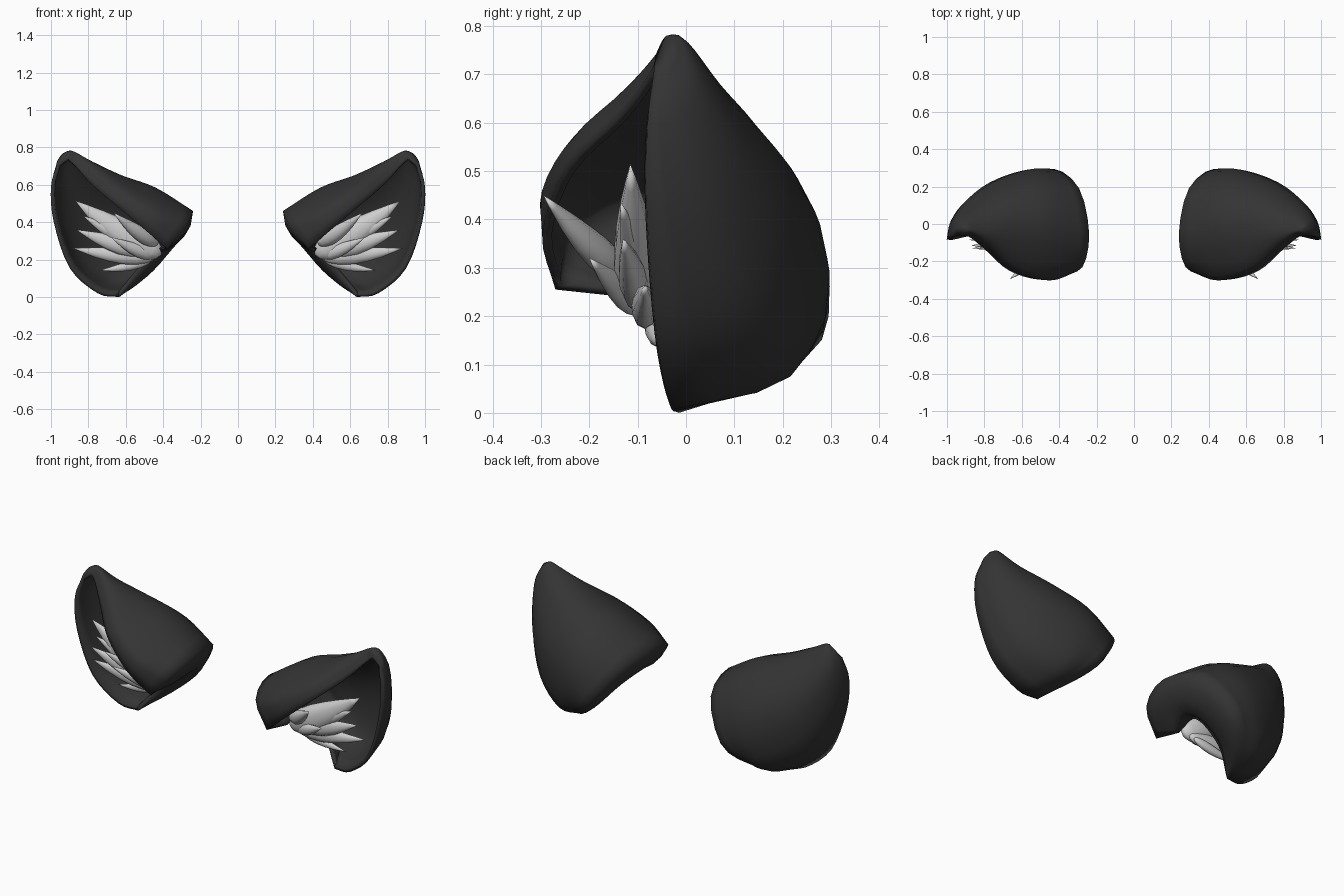
import bpy, bmesh, math
from mathutils import Vector

if "Cube" in bpy.data.objects:
    bpy.data.objects.remove(bpy.data.objects["Cube"])


def material(name, v):
    m = bpy.data.materials.new(name)
    m.diffuse_color = (v, v, v, 1)
    m.use_nodes = True
    m.node_tree.nodes["Principled BSDF"].inputs["Base Color"].default_value = m.diffuse_color
    return m


charcoal = material("charcoal", 0.034)
pale_grey = material("pale_grey", 0.62)


def spline(pts, n):
    """Smooth curve through pts, n steps per span."""
    pts = [Vector(p) for p in pts]
    ext = [2 * pts[0] - pts[1]] + pts + [2 * pts[-1] - pts[-2]]
    out = []
    for i in range(len(pts) - 1):
        a, b, c, d = ext[i:i + 4]
        for k in range(n):
            t = k / n
            out.append(0.5 * (2 * b + (c - a) * t + (2 * a - 5 * b + 4 * c - d) * t * t
                              + (3 * b - a - 3 * c + d) * t ** 3))
    return out + [pts[-1]]


def finish(bm, name, mat, angle):
    me = bpy.data.meshes.new(name)
    bm.to_mesh(me)
    bm.free()
    ob = bpy.data.objects.new(name, me)
    bpy.context.collection.objects.link(ob)
    me.materials.append(mat)
    bpy.ops.object.select_all(action='DESELECT')
    ob.select_set(True)
    bpy.context.view_layer.objects.active = ob
    bpy.ops.object.shade_smooth_by_angle(angle=math.radians(angle))
    mir = ob.modifiers.new("mirror", 'MIRROR')
    mir.use_mirror_merge = False
    return ob


# Ear cross-sections, base to tip: front flap edge, over the ridge, round the back, outer edge
sections = [
    [(.375, -.27, .255), (.275, -.23, .39), (.24, -.05, .46), (.293, .19, .40),
     (.43, .295, .2), (.54, .195, .075), (.635, -.015, 0)],
    [(.51, -.297, .37), (.43, -.278, .465), (.44, -.02, .585), (.47, .195, .51),
     (.56, .292, .32), (.67, .215, .085), (.75, -.035, .02)],
    [(.67, -.248, .505), (.61, -.233, .57), (.62, -.03, .65), (.65, .14, .60),
     (.74, .23, .42), (.84, .15, .2), (.90, -.06, .155)],
    [(.79, -.143, .61), (.76, -.125, .67), (.78, -.04, .725), (.82, .07, .68),
     (.88, .13, .53), (.95, .06, .40), (.985, -.08, .40)],
    [(.873, -.074, .705), (.86, -.06, .74), (.87, -.035, .775), (.91, .005, .765),
     (.955, .03, .68), (.988, -.01, .61), (1.0, -.08, .59)],
    [(.91, -.062, .742), (.89, -.05, .768), (.9, -.04, .78), (.92, -.03, .777),
     (.945, -.03, .76), (.968, -.045, .725), (.965, -.066, .71)],
]
# Edge of the opening under the ear
opening = [(.41, -.13, .24), (.415, 0, .265), (.53, .04, .135), (.63, -.013, .012)]

columns = [spline(c, 4) for c in zip(*sections)]
rows = [spline(r, 3) for r in zip(*columns)]

# Rounded underside between the opening and the base of the ear
hole, rim = spline(opening, 6), rows[0]
under = []
for k in range(4):
    t = k / 4
    row = []
    for i, (a, b) in enumerate(zip(hole, rim)):
        u = i / (len(rim) - 1)
        bulge = .056 * max(0, math.sin(math.pi * u ** .75)) ** 1.2
        control = a.lerp(b, .5) - Vector((.76, 0, .65)) * 2 * bulge
        row.append(a * (1 - t) ** 2 + control * 2 * t * (1 - t) + b * t * t)
    under.append(row)
rows = under + rows
rows.append([Vector((.932, -.064, .729))] * len(rim))

bm = bmesh.new()
grid = [[bm.verts.new(p) for p in r] for r in rows]
for r in range(len(grid) - 1):
    for c in range(len(rim) - 1):
        bm.faces.new((grid[r][c], grid[r + 1][c], grid[r + 1][c + 1], grid[r][c + 1]))
bmesh.ops.remove_doubles(bm, verts=bm.verts, dist=0.0005)
shell = finish(bm, "ear_shell", charcoal, 80)
sol = shell.modifiers.new("thickness", 'SOLIDIFY')
sol.thickness = 0.02


def tuft(name, base, tip, width, depth):
    """Pointed leaf of fur, round at the base and sagging a little."""
    base, tip = Vector(base), Vector(tip)
    axis = tip - base
    d = axis.normalized()
    across = d.cross(Vector((0, -1, 0))).normalized()
    out = across.cross(d)
    profile = [(.03, .45), (.1, .75), (.22, .97), (.38, 1), (.55, .85), (.72, .6), (.88, .28)]
    n = 10
    bm = bmesh.new()
    rings = []
    for t, r in profile:
        centre = base + axis * t - Vector((0, 0, .03)) * axis.length * math.sin(math.pi * t)
        rings.append([bm.verts.new(centre + across * width * r * math.cos(2 * math.pi * k / n)
                                   + out * depth * r * math.sin(2 * math.pi * k / n))
                      for k in range(n)])
    ends = bm.verts.new(base), bm.verts.new(tip)
    for k in range(n):
        j = (k + 1) % n
        for a, b in zip(rings, rings[1:]):
            bm.faces.new((a[k], a[j], b[j], b[k]))
        bm.faces.new((ends[0], rings[0][j], rings[0][k]))
        bm.faces.new((rings[-1][k], rings[-1][j], ends[1]))
    bmesh.ops.recalc_face_normals(bm, faces=bm.faces)
    finish(bm, name, pale_grey, 60)


# Fur tufts inside the ear
tuft("main_tuft", (.41, -.10, .225), (.87, -.115, .515), .078, .045)
tuft("upper_tuft", (.47, -.095, .24), (.865, -.13, .36), .05, .03)
tuft("middle_tuft", (.44, -.085, .215), (.885, -.085, .262), .045, .028)
tuft("lower_tuft", (.46, -.07, .2), (.74, -.055, .142), .026, .02)
tuft("front_tuft", (.43, -.12, .28), (.665, -.295, .45), .04, .03)
tuft("front_low_tuft", (.44, -.085, .215), (.68, -.2, .32), .035, .025)
tuft("inner_tuft", (.48, -.08, .26), (.83, -.135, .435), .045, .03)
